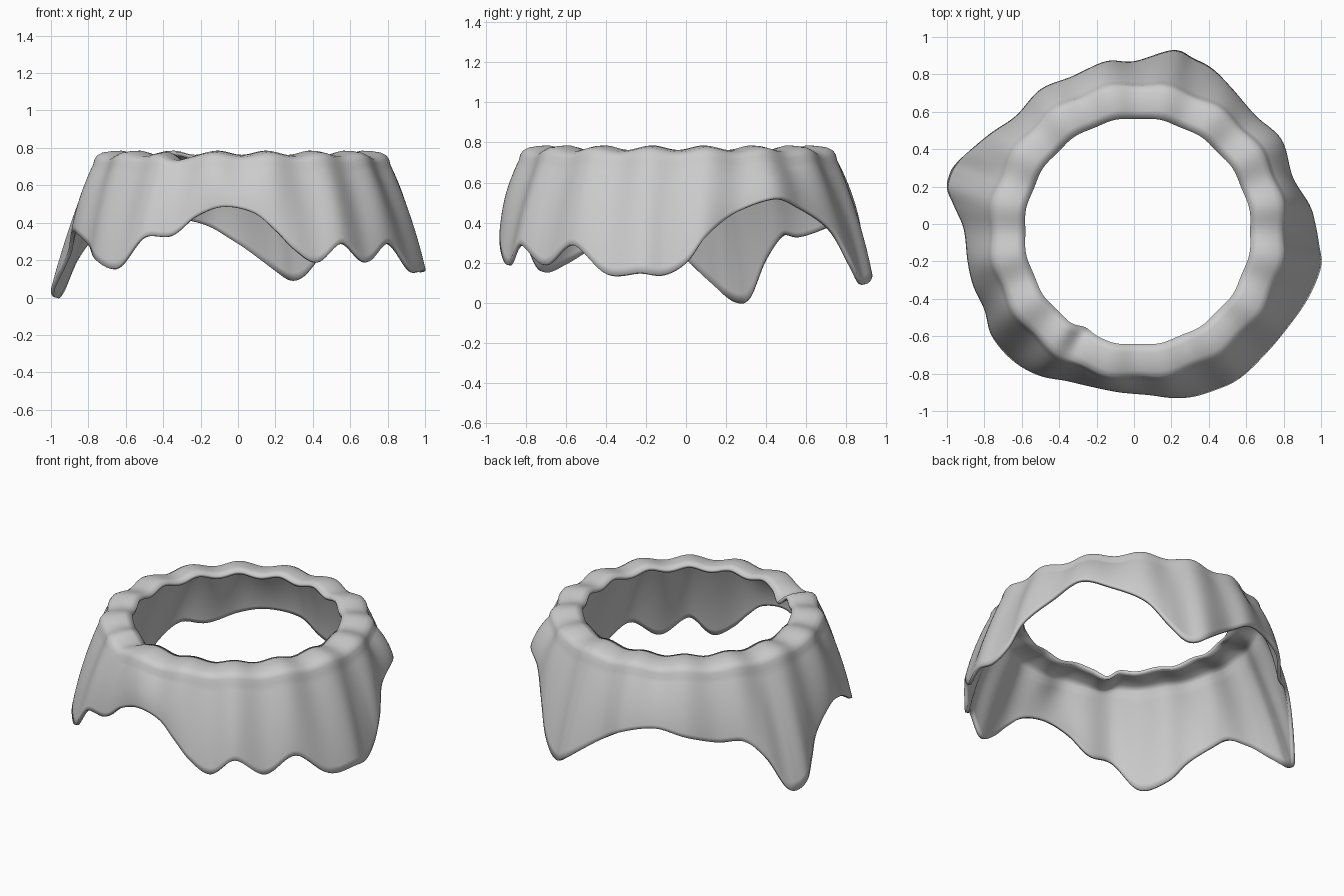
import bpy, bmesh, math
from mathutils import Vector

if "Cube" in bpy.data.objects:
    bpy.data.objects.remove(bpy.data.objects["Cube"])

CX, CY = 0.02, -0.04       # centre of the top opening
FOLDS = 16                 # pleats round the rim

# Draped hem, anticlockwise from the right side
HEM = [(.97, 0, .20), (.94, .10, .33), (.85, .25, .45), (.79, .45, .52), (.65, .58, .47),
       (.52, .73, .36), (.42, .83, .19), (.32, .885, .095), (.21, .93, .14), (0, .87, .29),
       (-.15, .87, .38), (-.33, .79, .42), (-.50, .72, .38), (-.63, .58, .33), (-.76, .49, .335),
       (-.87, .40, .21), (-.95, .325, .03), (-.985, .27, .003), (-1.0, .19, .045),
       (-.96, .09, .13), (-.91, -.03, .24),
       (-.89, -.20, .35), (-.86, -.33, .34), (-.80, -.46, .28), (-.76, -.60, .20),
       (-.65, -.73, .16), (-.51, -.81, .32), (-.36, -.84, .33), (-.23, -.87, .43),
       (-.08, -.90, .485), (.08, -.915, .455), (.20, -.93, .36), (.31, -.925, .255),
       (.43, -.89, .19), (.56, -.83, .29), (.69, -.71, .19), (.81, -.57, .29),
       (.93, -.40, .145), (1.0, -.23, .15), (.99, -.11, .14)]
# Rim cross-section from shoulder to inner edge: radius, height
RIM = [(.797, .70), (.79, .73), (.777, .75), (.75, .764), (.70, .772), (.65, .774), (.605, .764)]
STEPS, ROWS = 9, 14


def spline(points, i, t):
    """Point on a closed smooth curve."""
    n = len(points)
    a, b, c, d = (Vector(points[(i + k) % n]) for k in (-1, 0, 1, 2))
    return 0.5 * (2 * b + (c - a) * t + (2 * a - 5 * b + 4 * c - d) * t * t
                  + (3 * b - a - 3 * c + d) * t ** 3)


def column(hem):
    """Vertical strip of points from hem to inner rim."""
    ang = math.atan2(hem.y - CY, hem.x - CX)
    radial = Vector((math.cos(ang), math.sin(ang), 0))
    wave = -math.cos(FOLDS * ang)
    pinch = math.exp(-((ang + math.radians(119)) / .09) ** 2)
    rim = []
    for k, (r, z) in enumerate(RIM):
        f = k / (len(RIM) - 1)
        rr = r + .010 * wave * (1 - .6 * f) - .022 * pinch * f
        rim.append(Vector((CX, CY, z + .011 * wave - .06 * pinch * f)) + radial * rr)
    side = []
    for k in range(ROWS):
        t = k / ROWS
        p = hem.lerp(rim[0], t) + radial * (.015 * 4 * t * (1 - t))
        side.append(p)
    return side + rim


# Draped pleated band
bm = bmesh.new()
cols = [[bm.verts.new(p) for p in column(spline(HEM, i, s / STEPS))]
        for i in range(len(HEM)) for s in range(STEPS)]
for i, a in enumerate(cols):
    b = cols[(i + 1) % len(cols)]
    for j in range(len(a) - 1):
        bm.faces.new((a[j], b[j], b[j + 1], a[j + 1])).smooth = True
mesh = bpy.data.meshes.new("draped_cloth_band")
bm.to_mesh(mesh)
bm.free()
band = bpy.data.objects.new("draped_cloth_band", mesh)
bpy.context.collection.objects.link(band)

# Cloth thickness
solid = band.modifiers.new("thickness", 'SOLIDIFY')
solid.thickness = 0.02
solid.offset = -1
